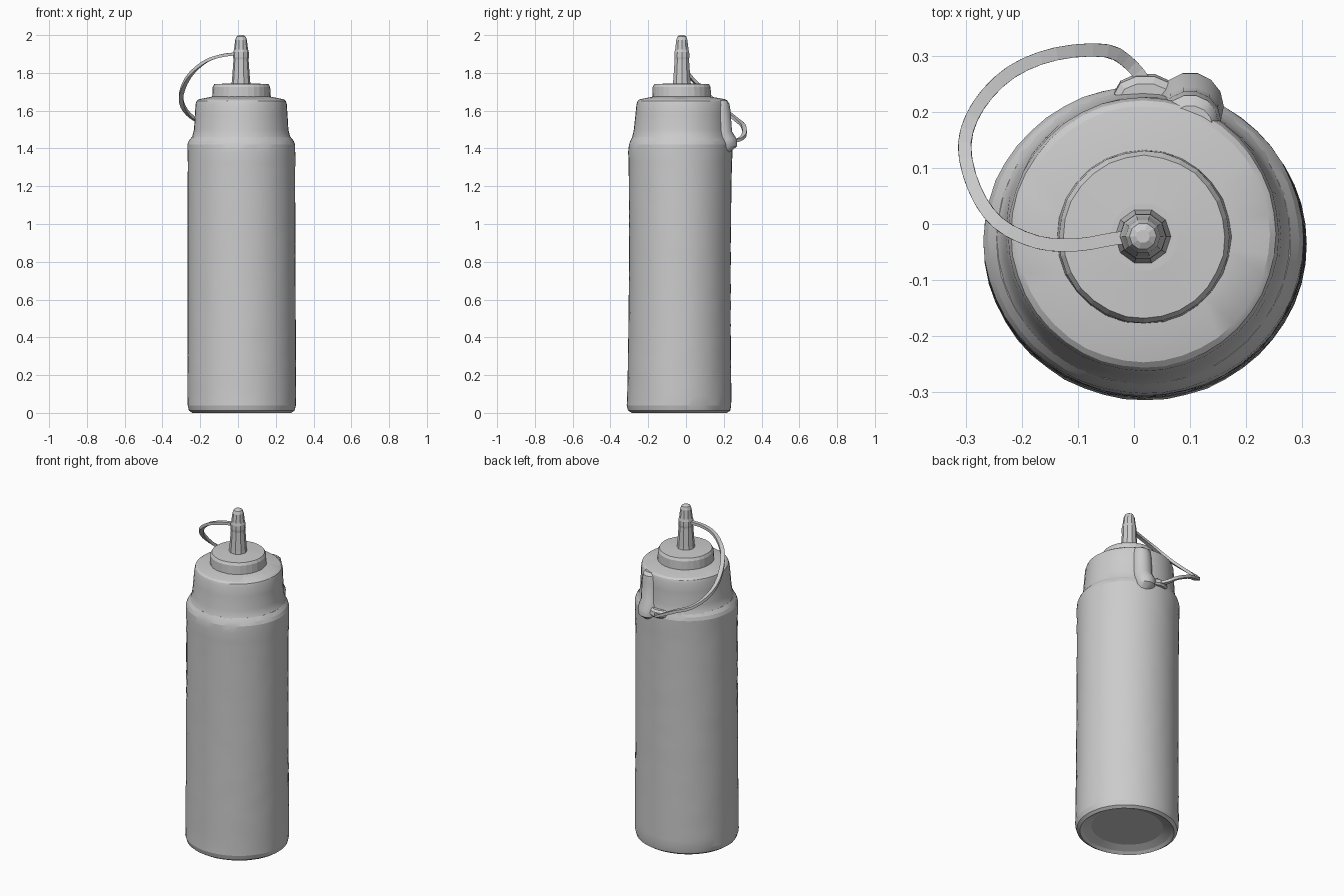
import bpy, bmesh, math, random
from mathutils import Vector

random.seed(4)


def finish(name, bm, angle=None):
    bmesh.ops.recalc_face_normals(bm, faces=bm.faces)
    mesh = bpy.data.meshes.new(name)
    bm.to_mesh(mesh)
    bm.free()
    obj = bpy.data.objects.new(name, mesh)
    bpy.context.collection.objects.link(obj)
    if angle:
        bpy.context.view_layer.objects.active = obj
        obj.select_set(True)
        bpy.ops.object.shade_smooth_by_angle(angle=math.radians(angle))
        obj.select_set(False)
    return obj


def loft(name, rings, sides, jitter=0.0, angle=None):
    """Skin elliptical rings given as (z, cx, cy, rx, ry); both ends are capped."""
    bm = bmesh.new()
    loops = []
    for z, cx, cy, rx, ry in rings:
        loop = []
        for i in range(sides):
            a = 2 * math.pi * i / sides
            k = 1 + random.uniform(-jitter, jitter)
            loop.append(bm.verts.new((cx + rx * k * math.cos(a), cy + ry * k * math.sin(a), z)))
        loops.append(loop)
    for lo, hi in zip(loops, loops[1:]):
        for i in range(sides):
            j = (i + 1) % sides
            bm.faces.new((lo[i], lo[j], hi[j], hi[i]))
    bm.faces.new(loops[0][::-1])
    bm.faces.new(loops[-1])
    return finish(name, bm, angle)


def smooth_path(points, steps):
    """Catmull-Rom interpolation through the points."""
    p = [Vector(q) for q in points]
    p = [2 * p[0] - p[1]] + p + [2 * p[-1] - p[-2]]
    out = []
    for a, b, c, d in zip(p, p[1:], p[2:], p[3:]):
        for s in range(steps):
            t = s / steps
            out.append(0.5 * (2 * b + (c - a) * t + (2 * a - 5 * b + 4 * c - d) * t * t
                              + (3 * b - a - 3 * c + d) * t ** 3))
    return out + [p[-2]]


def band(name, path, width, thickness):
    """Sweep a flat rectangular section along a path, width lying near-horizontal."""
    bm = bmesh.new()
    loops = []
    for i, p in enumerate(path):
        t = (path[min(i + 1, len(path) - 1)] - path[max(i - 1, 0)]).normalized()
        side = t.cross(Vector((0, 0, 1))).normalized() * width / 2
        up = side.cross(t).normalized() * thickness / 2
        loops.append([bm.verts.new(p + side * a + up * b)
                      for a, b in ((-1, -1), (1, -1), (1, 1), (-1, 1))])
    for lo, hi in zip(loops, loops[1:]):
        for i in range(4):
            j = (i + 1) % 4
            bm.faces.new((lo[i], lo[j], hi[j], hi[i]))
    bm.faces.new(loops[0][::-1])
    bm.faces.new(loops[-1])
    return finish(name, bm)


# Bottle body: recessed base, rounded foot, slightly uneven soft wall, shoulder
rings = [(0.03, 0.02, -0.035, 0.20, 0.19), (0.012, 0.02, -0.035, 0.245, 0.235),
         (0.0, 0.02, -0.035, 0.262, 0.252), (0.012, 0.02, -0.036, 0.279, 0.27),
         (0.04, 0.02, -0.037, 0.287, 0.277)]
for i in range(1, 28):
    z = 0.04 + 1.33 * i / 28
    f = z / 1.4
    pinch = 0.006 * math.sin(math.pi * f)
    rings.append((z, 0.02 - 0.002 * f, -0.036 + 0.006 * f, 0.288 - 0.004 * f,
                  0.277 - pinch - 0.003 * f))
rings += [(1.38, 0.018, -0.03, 0.285, 0.276), (1.42, 0.017, -0.028, 0.285, 0.274),
          (1.44, 0.017, -0.027, 0.277, 0.268), (1.46, 0.017, -0.026, 0.262, 0.258)]
loft("bottle_body", rings, 48, jitter=0.003, angle=12)

# Screw cap with flared skirt and slightly domed top
loft("screw_cap", [(1.44, 0.017, -0.026, 0.274, 0.266), (1.465, 0.017, -0.025, 0.258, 0.258),
                   (1.50, 0.017, -0.024, 0.250, 0.252), (1.58, 0.017, -0.021, 0.245, 0.247),
                   (1.635, 0.017, -0.018, 0.241, 0.244), (1.652, 0.017, -0.018, 0.236, 0.238),
                   (1.66, 0.017, -0.018, 0.225, 0.228), (1.675, 0.018, -0.022, 0.150, 0.150)],
     40, jitter=0.003, angle=25)

# Raised disc under the nozzle
loft("nozzle_disc", [(1.665, 0.018, -0.023, 0.156, 0.155), (1.725, 0.018, -0.023, 0.152, 0.153),
                     (1.74, 0.018, -0.023, 0.144, 0.145), (1.745, 0.018, -0.023, 0.06, 0.06)],
     28, jitter=0.006)

# Tapered nozzle with rounded closed tip
loft("nozzle", [(z, 0.016, -0.022, r, r) for z, r in
                ((1.735, 0.051), (1.76, 0.048), (1.87, 0.040), (1.885, 0.042), (1.91, 0.041),
                 (1.925, 0.037), (1.975, 0.031), (1.993, 0.024), (2.0, 0.012))], 10)

# Vertical lug on the back of the cap, bulging at its foot
loft("cap_lug", [(1.38, 0.10, 0.20, 0.035, 0.030), (1.41, 0.10, 0.213, 0.055, 0.058),
                 (1.45, 0.10, 0.21, 0.060, 0.060), (1.49, 0.10, 0.19, 0.056, 0.055),
                 (1.60, 0.10, 0.185, 0.055, 0.052), (1.64, 0.10, 0.182, 0.050, 0.048),
                 (1.655, 0.10, 0.175, 0.040, 0.036)], 14, angle=35)

# Small anchor tab where the strap meets the cap
loft("strap_anchor", [(1.422, 0.02, 0.232, 0.045, 0.028), (1.432, 0.02, 0.235, 0.055, 0.034),
                      (1.455, 0.02, 0.232, 0.055, 0.032), (1.465, 0.02, 0.226, 0.045, 0.025)], 10)

# Strap looping from the nozzle around to the back of the cap
strap = [(0.0, -0.022, 1.90), (-0.04, -0.027, 1.898), (-0.10, -0.037, 1.888),
         (-0.17, -0.033, 1.862), (-0.24, 0.0, 1.805), (-0.283, 0.06, 1.74),
         (-0.302, 0.14, 1.665), (-0.278, 0.21, 1.60), (-0.22, 0.27, 1.55),
         (-0.14, 0.303, 1.52), (-0.05, 0.309, 1.475), (-0.005, 0.283, 1.447),
         (0.025, 0.245, 1.44)]
band("nozzle_strap", smooth_path(strap, 3), 0.023, 0.016)
